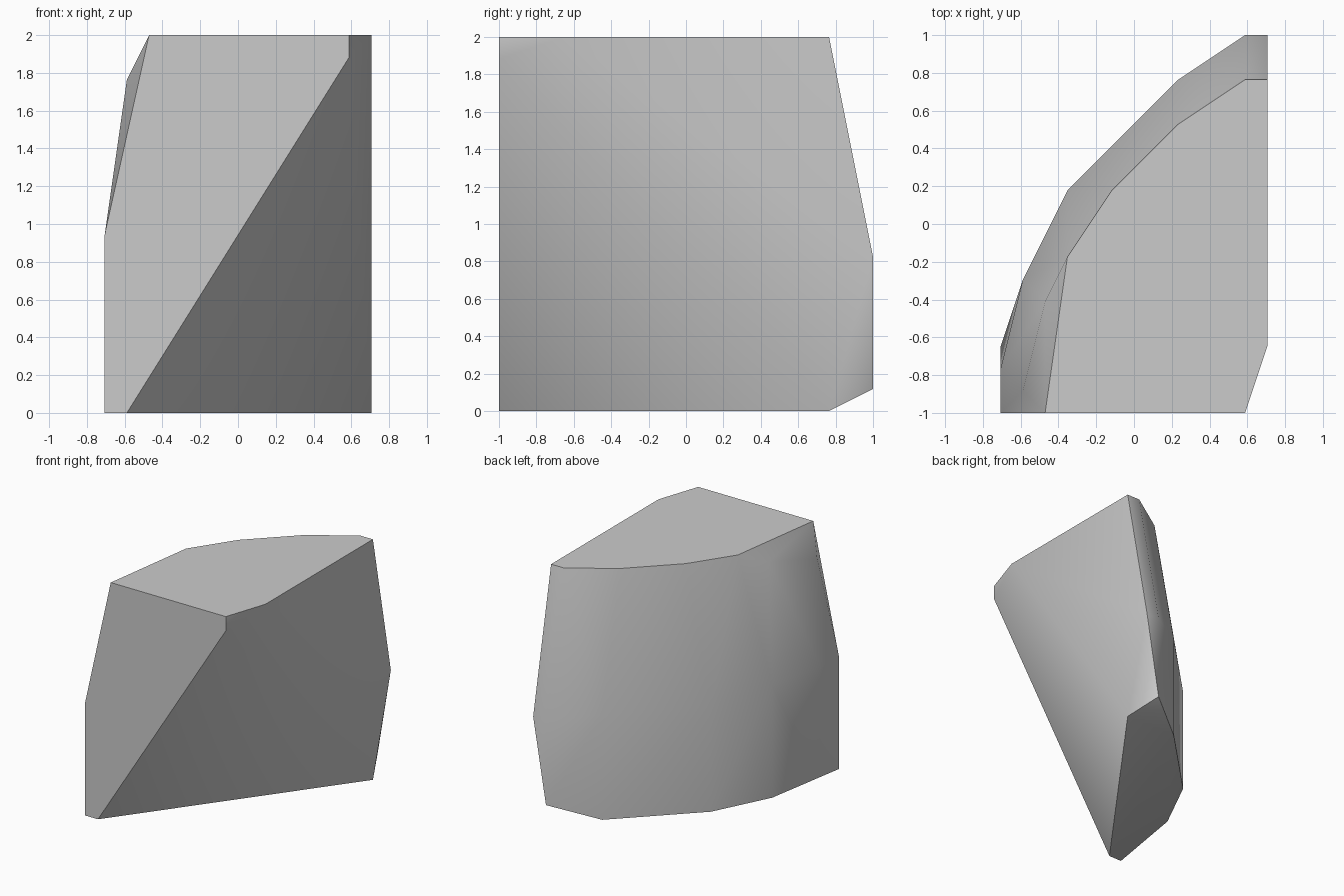
import bpy
import bmesh
from math import radians

# Remove the default cube
cube = bpy.data.objects.get("Cube")
if cube:
    bpy.data.objects.remove(cube, do_unlink=True)

# Grey stone material
stone = bpy.data.materials.new("stone_grey")
stone.use_nodes = True
grey = (0.6, 0.6, 0.6, 1)
stone.diffuse_color = grey
stone.node_tree.nodes["Principled BSDF"].inputs["Base Color"].default_value = grey

# Corners grouped by height, in cells of a coarse grid; the wedge is convex
CELL = 2 / 17
HALF = 8.5
corners = {
    17: [(-4, 0), (5, 0), (6, 3), (6, 15), (5, 15), (2, 13), (-1, 10), (-3, 7)],
    16: [(5, 0), (-4, 5)],
    15: [(-5, 1)],
    8: [(-6, 0), (-6, 2), (-5, 6)],
    7.4: [(-3, 10), (2, 15)],
    7: [(6, 17), (5, 17)],
    1: [(5, 17), (-6, 3)],
    0: [(-6, 0), (-5, 0), (6, 15), (2, 15), (-3, 10), (-5, 6)],
}

# Rock fragment: hull of the corners, with flat regions merged
bm = bmesh.new()
for level, ring in corners.items():
    for x, y in ring:
        bm.verts.new((x * CELL, (y - HALF) * CELL, level * CELL))
hull = bmesh.ops.convex_hull(bm, input=bm.verts)
loose = [g for g in hull["geom_interior"] if isinstance(g, bmesh.types.BMVert)]
bmesh.ops.delete(bm, geom=loose, context="VERTS")
bmesh.ops.dissolve_limit(bm, angle_limit=radians(0.5), verts=bm.verts, edges=bm.edges)
bmesh.ops.recalc_face_normals(bm, faces=bm.faces)

mesh = bpy.data.meshes.new("rock_fragment")
bm.to_mesh(mesh)
bm.free()
mesh.materials.append(stone)
rock = bpy.data.objects.new("rock_fragment", mesh)
bpy.context.collection.objects.link(rock)

# Smooth the shallow bends and keep the hard edges
bpy.ops.object.select_all(action="DESELECT")
rock.select_set(True)
bpy.context.view_layer.objects.active = rock
bpy.ops.object.shade_smooth_by_angle(angle=radians(40))
